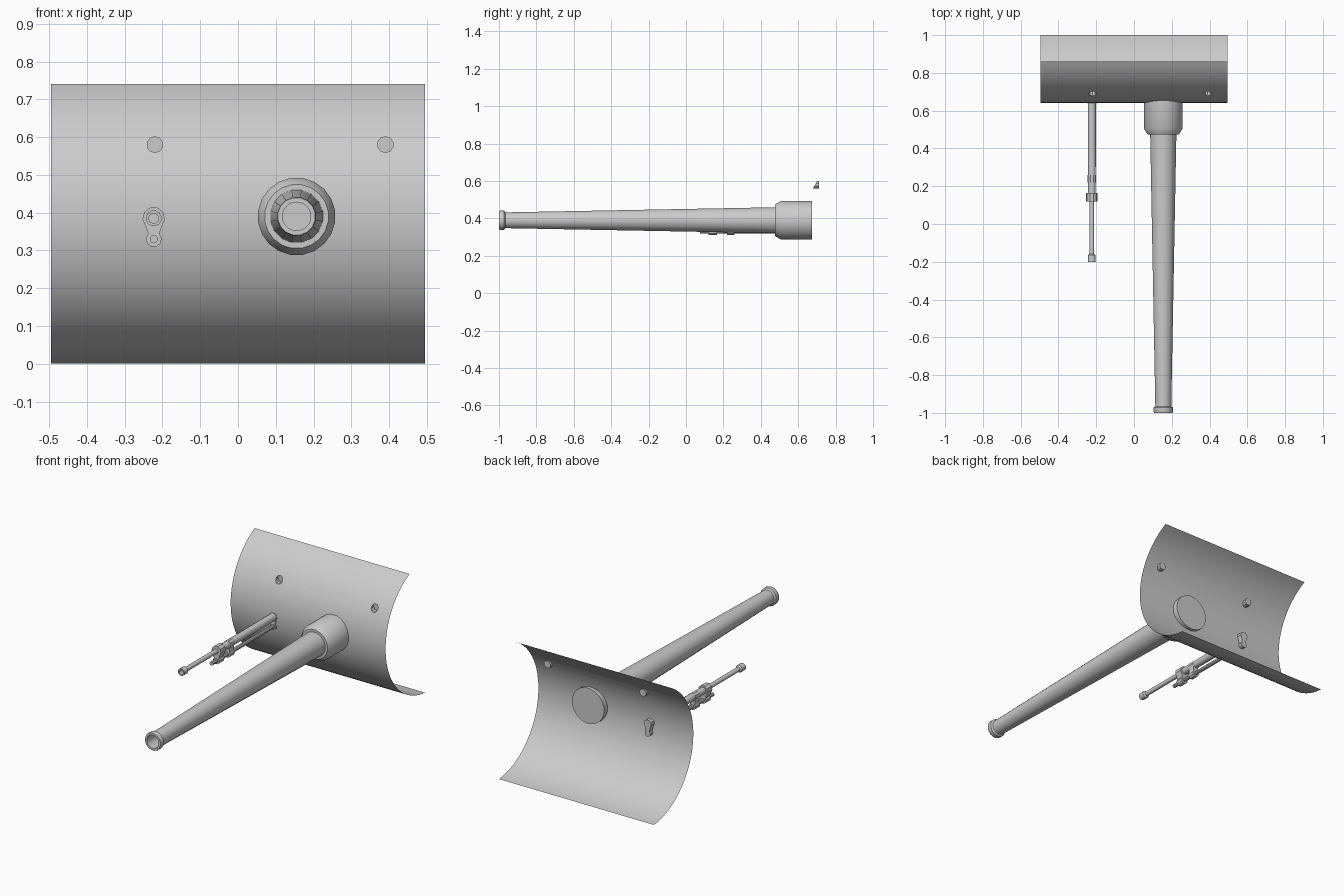
import bpy, bmesh, math
from mathutils import Vector

if "Cube" in bpy.data.objects:
    bpy.data.objects.remove(bpy.data.objects["Cube"])

grey = bpy.data.materials.new("light_grey")
grey.diffuse_color = (0.6, 0.6, 0.6, 1)
grey.use_nodes = True
grey.node_tree.nodes["Principled BSDF"].inputs["Base Color"].default_value = grey.diffuse_color


def finish(name, bm, angle=35, fix=True):
    if fix:
        bmesh.ops.recalc_face_normals(bm, faces=bm.faces)
    me = bpy.data.meshes.new(name)
    bm.to_mesh(me)
    bm.free()
    ob = bpy.data.objects.new(name, me)
    bpy.context.collection.objects.link(ob)
    me.materials.append(grey)
    bpy.ops.object.select_all(action='DESELECT')
    ob.select_set(True)
    bpy.context.view_layer.objects.active = ob
    bpy.ops.object.shade_smooth_by_angle(angle=math.radians(angle))
    return ob


def lathe(name, x, z, profile, sides):
    """Turned part along y; profile is (y, radius), both ends capped."""
    bm = bmesh.new()
    rings = []
    for y, r in profile:
        rings.append([bm.verts.new((x + r * math.cos(2 * math.pi * (i + .5) / sides), y,
                                    z + r * math.sin(2 * math.pi * (i + .5) / sides)))
                      for i in range(sides)])
    for a, b in zip(rings, rings[1:]):
        for i in range(sides):
            j = (i + 1) % sides
            bm.faces.new((a[i], a[j], b[j], b[i]))
    bm.faces.new(rings[0])
    bm.faces.new(rings[-1])
    return finish(name, bm)


def prism(name, outline, y0, y1):
    """Extrude an x-z outline along y."""
    bm = bmesh.new()
    face = bm.faces.new([bm.verts.new((x, y0, z)) for x, z in outline])
    new = bmesh.ops.extrude_face_region(bm, geom=[face], use_keep_orig=True)["geom"]
    for v in new:
        if isinstance(v, bmesh.types.BMVert):
            v.co.y = y1
    return finish(name, bm)


# Curved shield: open arc swept along x
CY, CZ, R, HALF, SEG = 1.03, 0.39, 0.39, 0.495, 32
bm = bmesh.new()
rows = []
for i in range(SEG + 1):
    a = math.radians(-85.6 + (85.6 + 64) * i / SEG)
    y, z = CY - R * math.cos(a), CZ + R * math.sin(a)
    rows.append([bm.verts.new((s * HALF, y, z)) for s in (-1, 1)])
for a, b in zip(rows, rows[1:]):
    bm.faces.new((a[0], a[1], b[1], b[0]))


def cut(faces, co, no):
    geom = set(faces)
    for f in faces:
        geom.update(f.edges, f.verts)
    bmesh.ops.bisect_plane(bm, geom=list(geom), plane_co=co, plane_no=no, dist=1e-6)


def near(hx, hz, size):
    return [f for f in bm.faces if abs(f.calc_center_median().x - hx) < size
            and min(v.co.z for v in f.verts) < hz + .021
            and max(v.co.z for v in f.verts) > hz - .021]


# Sight holes: round recesses with a flat floor
HR, HN = 0.02, 10
for hx, hz in ((-.22, .58), (.39, .58)):
    for s in (-1, 1):
        cut(near(hx, hz, 2), (hx + s * .03, 0, 0), (1, 0, 0))
    normals = [Vector((math.cos(2 * math.pi * i / HN), 0, math.sin(2 * math.pi * i / HN)))
               for i in range(HN)]
    centre = Vector((hx, 0, hz))
    for n in normals:
        cut(near(hx, hz, .03), centre + n * HR, n)
    inside = [f for f in bm.faces
              if all((f.calc_center_median() - centre).dot(n) < HR for n in normals)]
    new = bmesh.ops.extrude_face_region(bm, geom=inside)["geom"]
    for v in new:
        if isinstance(v, bmesh.types.BMVert):
            v.co.y = .71
    bmesh.ops.delete(bm, geom=[f for f in inside if f.is_valid], context='FACES')
finish("curved_shield", bm, 30, False)

# Main barrel with muzzle ring and bore, and its collar through the shield
BX, BZ = 0.155, 0.39
lathe("barrel", BX, BZ, [(-.90, .038), (-1, .038), (-1, .05), (-.995, .052), (-.972, .052),
                         (-.965, .043), (.49, .071)], 16)
lathe("barrel_collar", BX, BZ, [(.475, .07), (.475, .085), (.505, .103), (.673, .103)], 20)

# Secondary barrel: sleeve, thin tube and muzzle cup
GX, GZ, TZ = -.223, .385, .33
lathe("small_sleeve", GX, GZ, [(.14, .019), (.2, .021), (.66, .022)], 12)
lathe("small_tube", GX, GZ, [(-.17, .013), (.16, .013)], 12)
lathe("small_muzzle", GX, GZ, [(-.15, .013), (-.2, .013), (-.2, .021), (-.165, .021),
                               (-.158, .013)], 12)
# Lower rod
lathe("lower_rod", GX, TZ, [(.075, .011), (.66, .011)], 10)


def keyhole(r_top, r_low):
    """Outline of two discs joined by a narrow neck."""
    pts = []
    for r, z, start in ((r_top, GZ, -45), (r_low, TZ, 135)):
        for i in range(8):
            a = math.radians(start + 270 * i / 7)
            pts.append((GX + r * math.cos(a), z + r * math.sin(a)))
    return pts


# Clamps joining sleeve and rod, and the plug through the shield
prism("front_clamp", keyhole(.03, .021), .12, .165)
prism("rear_clamp", keyhole(.023, .021), .22, .26)
prism("shield_plug", keyhole(.024, .018), .638, .67)
